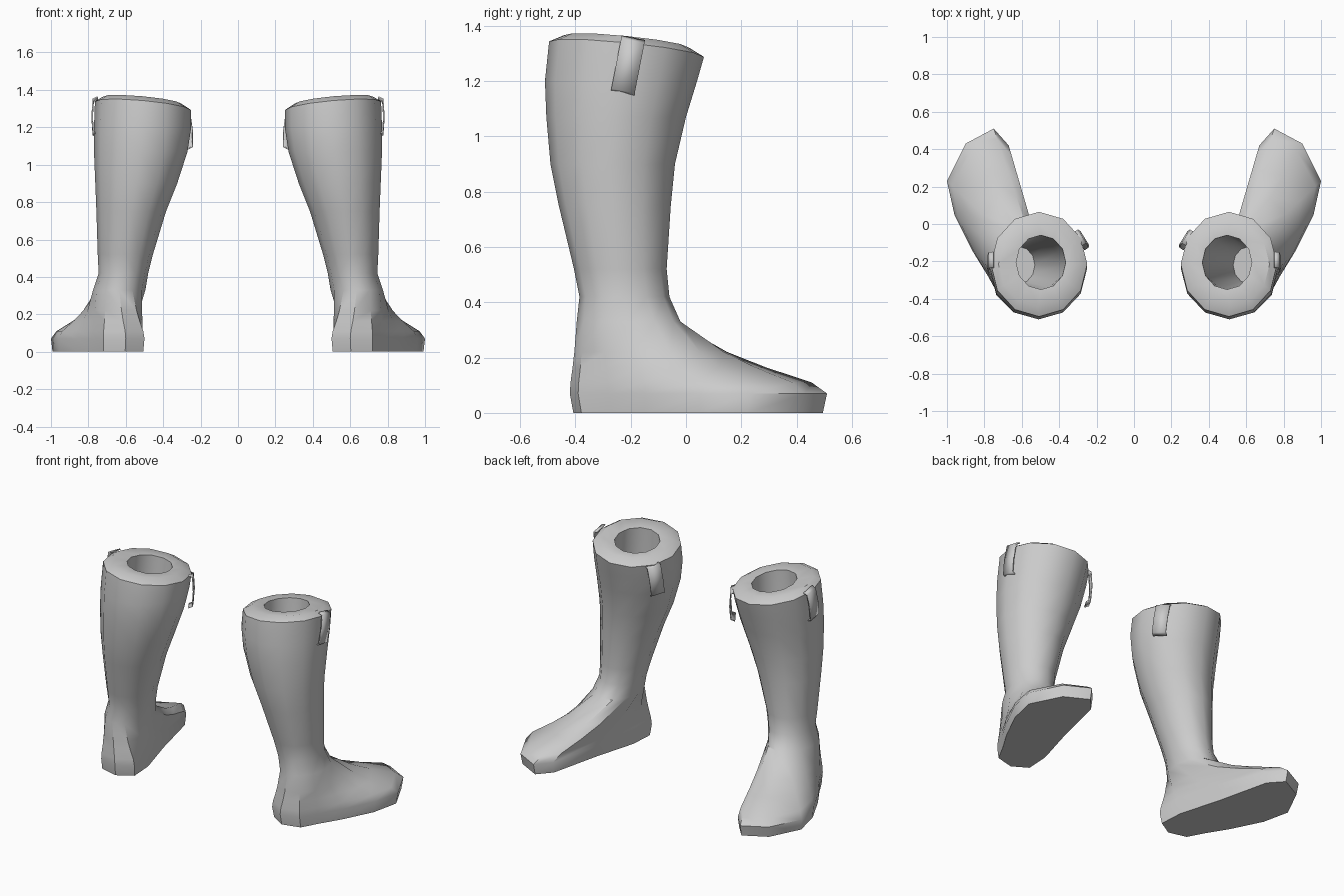
import bpy, bmesh
from math import cos, sin, pi, radians
from mathutils import Matrix, Vector

cube = bpy.data.objects.get("Cube")
if cube:
    bpy.data.objects.remove(cube, do_unlink=True)

SIDES = 12

grey = bpy.data.materials.new("plain grey")
grey.use_nodes = True
colour = (0.6, 0.6, 0.6, 1)
grey.diffuse_color = colour
grey.node_tree.nodes["Principled BSDF"].inputs["Base Color"].default_value = colour


def oval(x0, x1, y0, y1, z):
    """Ring starting at the back, running counter-clockwise."""
    cx, cy, rx, ry = (x0 + x1) / 2, (y0 + y1) / 2, (x1 - x0) / 2, (y1 - y0) / 2
    angles = [2 * pi * i / SIDES - pi / 2 for i in range(SIDES)]
    return [Vector((cx + rx * cos(a), cy + ry * sin(a), z)) for a in angles]


def tilt(ring, lift=0):
    """Slope a ring to follow the slanted top of the shaft."""
    return [Vector((p.x, p.y, 1.325 + lift + 0.09 * (p.x - 0.5) - 0.1 * (p.y + 0.22))) for p in ring]


def finish(name, bm, side, angle):
    bmesh.ops.scale(bm, vec=(side, 1, 1), verts=bm.verts)
    bmesh.ops.recalc_face_normals(bm, faces=bm.faces)
    mesh = bpy.data.meshes.new(name)
    bm.to_mesh(mesh)
    bm.free()
    mesh.materials.append(grey)
    obj = bpy.data.objects.new(name, mesh)
    bpy.context.collection.objects.link(obj)
    bpy.ops.object.select_all(action='DESELECT')
    obj.select_set(True)
    bpy.context.view_layer.objects.active = obj
    bpy.ops.object.shade_smooth_by_angle(angle=radians(angle))
    return obj


# Outline of the sole, from the heel round the outer edge to the toe and back
SOLE = [(0.6, -0.42), (0.72, -0.39), (0.78, -0.28), (0.86, -0.15), (0.96, 0.05), (1, 0.23),
        (0.9, 0.43), (0.75, 0.51), (0.67, 0.42), (0.59, 0.08), (0.51, -0.2), (0.5, -0.36)]


def boot_rings():
    # Foot: the sole outline blends into the ankle oval
    ankle = oval(0.495, 0.775, -0.395, -0.02, 0)
    middle = Vector((0.72, 0, 0))
    sole = [Vector((x, y, 0)) for x, y in SOLE]
    rings = [[middle + (p - middle) * 0.97 for p in sole]]
    for z, t in ((0.07, 0), (0.11, 0.1), (0.165, 0.4), (0.22, 0.65), (0.33, 1)):
        rings.append([p.lerp(q, t) + Vector((0, 0, z)) for p, q in zip(sole, ankle)])
    # Shaft
    for r in ((0.48, 0.745, -0.385, -0.06, 0.42), (0.455, 0.75, -0.405, -0.07, 0.52),
              (0.385, 0.757, -0.46, -0.055, 0.75), (0.325, 0.763, -0.49, -0.04, 0.9),
              (0.27, 0.77, -0.505, 0, 1.07), (0.25, 0.77, -0.51, 0.04, 1.2)):
        rings.append(oval(*r))
    # Thick rim
    rings.append(tilt(oval(0.25, 0.765, -0.495, 0.065, 0), -0.01))
    rings.append(tilt(oval(0.3, 0.725, -0.44, 0.01, 0), 0.018))
    rings.append(tilt(oval(0.365, 0.63, -0.35, -0.06, 0), 0.012))
    # Hollow inside
    rings.append(oval(0.39, 0.66, -0.36, -0.08, 0.95))
    rings.append(oval(0.53, 0.7, -0.32, -0.12, 0.45))
    return rings


def boot(side):
    bm = bmesh.new()
    loops = [[bm.verts.new(p) for p in ring] for ring in boot_rings()]
    for low, high in zip(loops, loops[1:]):
        for i in range(SIDES):
            j = (i + 1) % SIDES
            bm.faces.new((low[i], low[j], high[j], high[i]))
    bm.faces.new(loops[0])
    bm.faces.new(loops[-1])
    return bm


def strap(place, facing, roll):
    """Bowed ribbon whose two ends meet the shaft."""
    bm = bmesh.new()
    half = 0.043
    path = ((-0.012, -0.1), (0.012, -0.09), (0.018, 0), (0.012, 0.09), (-0.012, 0.1))
    rows = [[bm.verts.new((n, w, z)) for w in (-half, half)] for n, z in path]
    for a, b in zip(rows, rows[1:]):
        bm.faces.new((a[0], a[1], b[1], b[0]))
    turn = Matrix.Rotation(radians(facing), 4, 'Z') @ Matrix.Rotation(radians(roll), 4, 'X')
    bm.transform(Matrix.Translation(place) @ turn)
    return bm


for label, side in (("left", 1), ("right", -1)):
    finish(label + "_boot", boot(side), side, 40)
    # Pull straps near the top of the shaft
    for where, spec in (("outer", ((0.762, -0.21, 1.255), 0, -11)),
                        ("inner", ((0.283, -0.085, 1.18), 148, 8))):
        ribbon = finish(f"{label}_{where}_strap", strap(*spec), side, 30)
        thick = ribbon.modifiers.new("thickness", 'SOLIDIFY')
        thick.thickness = 0.008
        thick.offset = 0
